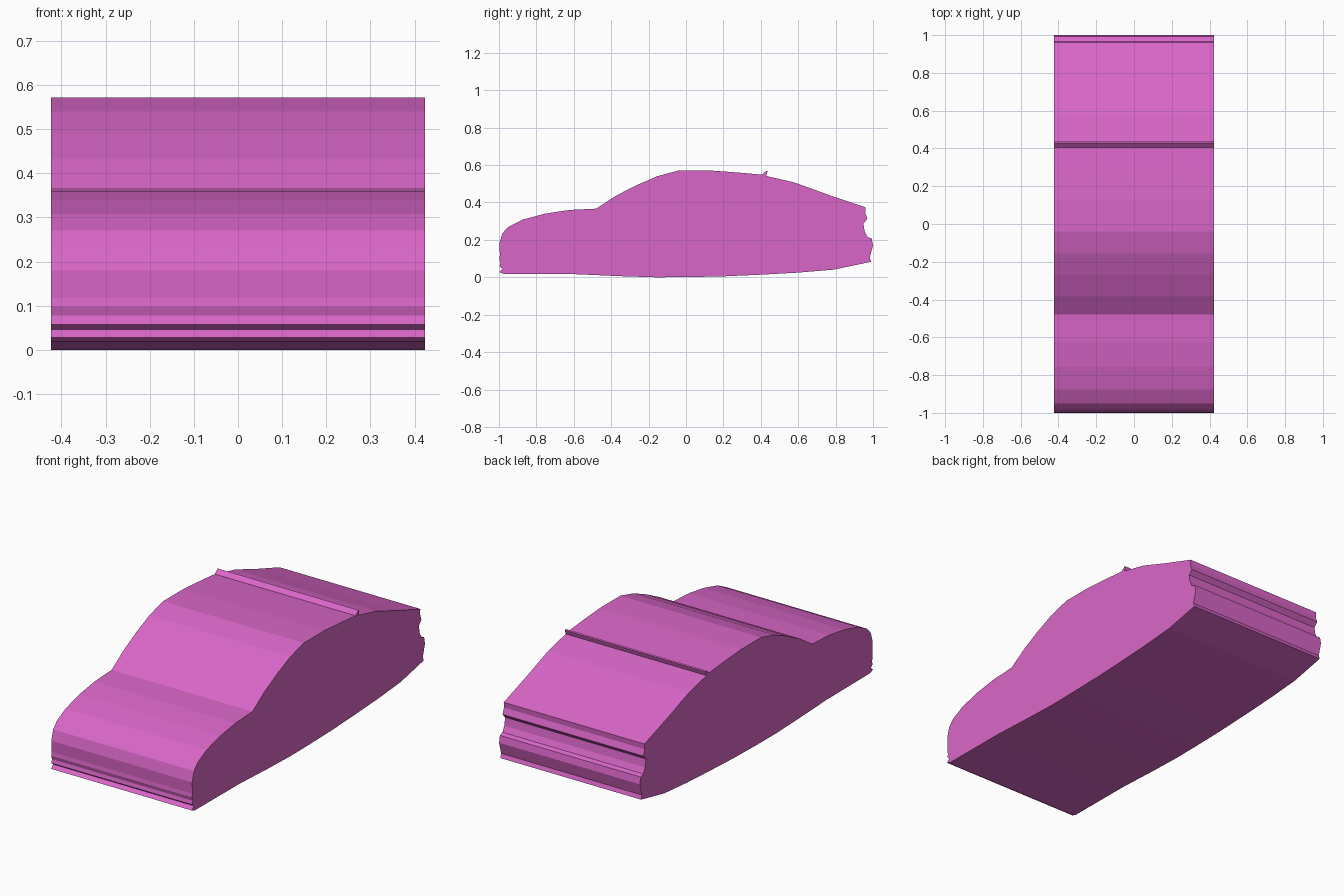
import bpy
import bmesh

HALF_WIDTH = 0.423

# Side outline as (y, z): nose, bonnet, windscreen, roof, tail, underside
outline = [
    (-1.00, 0.028), (-0.982, 0.046), (-0.997, 0.058), (-0.992, 0.078),
    (-0.998, 0.098), (-0.995, 0.118), (-0.998, 0.18), (-0.993, 0.197),
    (-0.982, 0.235), (-0.95, 0.27), (-0.875, 0.308), (-0.755, 0.34),
    (-0.625, 0.36), (-0.48, 0.367),
    (-0.38, 0.433), (-0.27, 0.49), (-0.155, 0.54), (-0.04, 0.571),
    (0.13, 0.571), (0.27, 0.561), (0.405, 0.549),
    (0.43, 0.570), (0.436, 0.566), (0.428, 0.542),
    (0.58, 0.507), (0.77, 0.438), (0.96, 0.374), (0.958, 0.345),
    (0.970, 0.312), (0.948, 0.288), (0.955, 0.245), (0.970, 0.215),
    (0.993, 0.207), (1.00, 0.17), (0.982, 0.105), (0.990, 0.083),
    (0.79, 0.041), (0.60, 0.025), (0.40, 0.014), (0.20, 0.005),
    (0.0, 0.001), (-0.16, 0.0), (-0.35, 0.006), (-0.60, 0.017), (-0.975, 0.019),
]

# Body: the outline extruded across the full width
bm = bmesh.new()
side = bm.faces.new([bm.verts.new((-HALF_WIDTH, y, z)) for y, z in outline])
swept = bmesh.ops.extrude_face_region(bm, geom=[side], use_keep_orig=True)
moved = [v for v in swept["geom"] if isinstance(v, bmesh.types.BMVert)]
bmesh.ops.translate(bm, verts=moved, vec=(2 * HALF_WIDTH, 0, 0))
bmesh.ops.recalc_face_normals(bm, faces=bm.faces)
mesh = bpy.data.meshes.new("car_body")
bm.to_mesh(mesh)
bm.free()

# Pink paint
paint = bpy.data.materials.new("pink_paint")
paint.diffuse_color = (0.70, 0.134, 0.58, 1)
mesh.materials.append(paint)

body = bpy.data.objects.new("car_body", mesh)
bpy.context.collection.objects.link(body)
